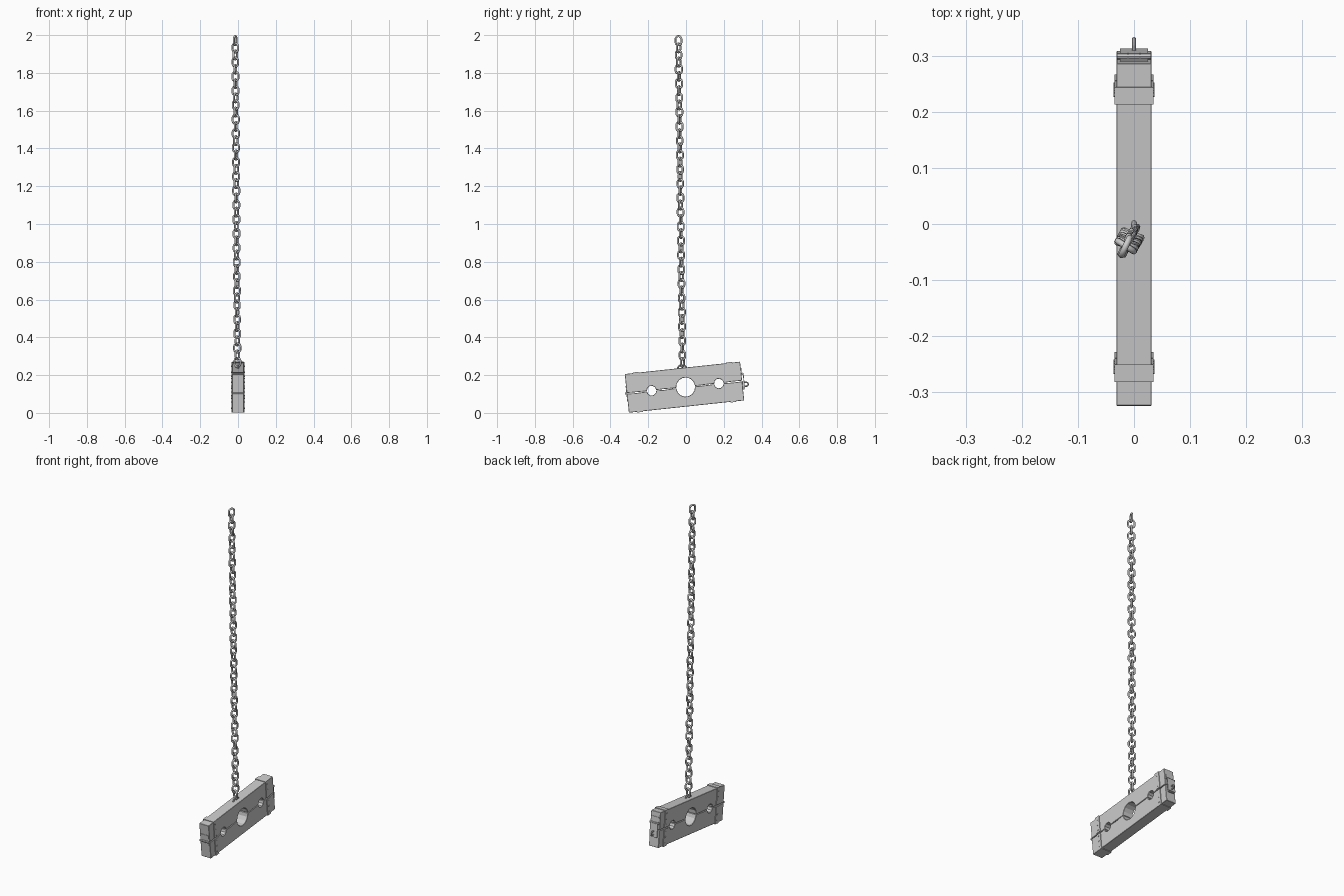
import bpy, bmesh, random
from math import sin, cos, pi, radians
from mathutils import Matrix, Vector

if "Cube" in bpy.data.objects:
    bpy.data.objects.remove(bpy.data.objects["Cube"])

random.seed(4)
# local board frame: x = thickness, y = length, z = height, tilted about x
TILT = Matrix.Translation((0, -0.008, 0.136)) @ Matrix.Rotation(radians(6.1), 4, 'X')
HALF_L, HALF_H, HALF_T = 0.307, 0.103, 0.0315


def finish(name, bm, mat=TILT, smooth=False):
    bmesh.ops.recalc_face_normals(bm, faces=bm.faces)
    me = bpy.data.meshes.new(name)
    bm.to_mesh(me)
    bm.free()
    ob = bpy.data.objects.new(name, me)
    bpy.context.collection.objects.link(ob)
    ob.matrix_world = mat
    if smooth:
        for p in me.polygons:
            p.use_smooth = True
    return ob


def box(bm, c, s):
    m = Matrix.Translation(c) @ Matrix.Diagonal((*s, 1))
    bmesh.ops.create_cube(bm, size=1, matrix=m)


def rod(bm, c, r, length, seg=8):
    # cylinder along x
    m = Matrix.Translation(c) @ Matrix.Rotation(pi / 2, 4, 'Y')
    bmesh.ops.create_cone(bm, cap_ends=True, segments=seg, radius1=r, radius2=r,
                          depth=length, matrix=m)


def sweep(bm, pts, r, side, closed, seg=8):
    # tube along a planar path; side is the plane normal
    rings, n = [], len(pts)
    for i, p in enumerate(pts):
        a = pts[(i - 1) % n] if closed or i > 0 else p
        b = pts[(i + 1) % n] if closed or i < n - 1 else p
        out = (b - a).normalized().cross(side)
        rings.append([bm.verts.new(p + r * (cos(2 * pi * k / seg) * out + sin(2 * pi * k / seg) * side))
                      for k in range(seg)])
    for i in range(n if closed else n - 1):
        A, B = rings[i], rings[(i + 1) % n]
        for k in range(seg):
            bm.faces.new((A[k], A[(k + 1) % seg], B[(k + 1) % seg], B[k]))
    if not closed:
        bm.faces.new(rings[0])
        bm.faces.new(rings[-1])


# planks: half outlines with semicircular cut-outs, meeting along a rough seam
HOLES = [(-0.175, 0.025, 5), (0.006, 0.05, 7), (0.183, 0.025, 5)]


def plank(name, sgn):
    prof = [(-HALF_L, sgn * HALF_H), (-HALF_L, sgn * 0.002)]
    last = -HALF_L
    for u, r, seg in HOLES:
        for f in (0.35, 0.7):
            prof.append((last + (u - r - last) * f, sgn * random.uniform(0.0005, 0.004)))
        for k in range(seg + 1):
            a = pi - pi * k / seg
            prof.append((u + r * cos(a), sgn * (0.001 + r * sin(a))))
        last = u + r
    prof += [(last + 0.05, sgn * 0.003), (HALF_L, sgn * 0.002), (HALF_L, sgn * HALF_H)]
    bm = bmesh.new()
    face = bm.faces.new([bm.verts.new((-HALF_T, u, v)) for u, v in prof])
    ext = bmesh.ops.extrude_face_region(bm, geom=[face])
    bmesh.ops.translate(bm, vec=(2 * HALF_T, 0, 0),
                        verts=[g for g in ext['geom'] if isinstance(g, bmesh.types.BMVert)])
    ob = finish(name, bm)
    bev = ob.modifiers.new("edge_wear", 'BEVEL')
    bev.width, bev.segments, bev.limit_method, bev.angle_limit = 0.0015, 1, 'ANGLE', radians(60)


plank("upper_plank", 1)
plank("lower_plank", -1)

# metal straps: a U around each plank at both ends, with rivets
for end, u in (("left", -0.248), ("right", 0.249)):
    for half, s in (("upper", 1), ("lower", -1)):
        bm = bmesh.new()
        t = 0.0035
        box(bm, (0, u, s * (HALF_H + t / 2)), (2 * (HALF_T + t), 0.031, t))
        for sx in (-1, 1):
            box(bm, (sx * (HALF_T + t / 2), u, s * (HALF_H + 0.005) / 2),
                (t, 0.031, HALF_H - 0.005))
            for v in (0.02, 0.052, 0.085):
                rod(bm, (sx * (HALF_T + t), u, s * v), 0.004, 0.003, 6)
        finish(f"{half}_{end}_strap", bm)

# hinge on the left end
bm = bmesh.new()
for x in (-0.021, 0, 0.021):
    rod(bm, (x, -0.3125, 0), 0.006, 0.019)
rod(bm, (0, -0.3125, 0), 0.004, 0.06)
for s in (-1, 1):
    box(bm, (0, -HALF_L - 0.001, s * 0.022), (0.056, 0.003, 0.036))
finish("hinge", bm)

# hasp on the right end: barrel, fixed leaf and swinging plate
bm = bmesh.new()
for x in (-0.021, 0, 0.021):
    rod(bm, (x, 0.313, 0.038), 0.006, 0.019)
rod(bm, (0, 0.313, 0.038), 0.004, 0.06)
box(bm, (0, HALF_L + 0.001, 0.057), (0.05, 0.003, 0.034))
box(bm, (0, 0.3165, -0.002), (0.05, 0.004, 0.076))
box(bm, (0, HALF_L + 0.003, -0.022), (0.036, 0.009, 0.045))
finish("hasp", bm)

# staple that pokes through the hasp
bm = bmesh.new()
arch = [Vector((0, 0.31, 0.010))] + \
       [Vector((0, 0.327 + 0.010 * sin(pi * k / 6), 0.010 * cos(pi * k / 6))) for k in range(7)] + \
       [Vector((0, 0.31, -0.010))]
sweep(bm, [p - Vector((0, 0, 0.019)) for p in arch], 0.004, Vector((1, 0, 0)), False)
finish("hasp_staple", bm, smooth=False)

# chain staple on top of the board
bm = bmesh.new()
arch = [Vector((0, -0.002 + 0.024 * cos(pi * k / 8), HALF_H - 0.004 + 0.019 * sin(pi * k / 8)))
        for k in range(9)]
sweep(bm, arch, 0.0045, Vector((1, 0, 0)), False)
finish("chain_staple", bm)

# chain: stadium links alternating by a quarter turn with a slight twist
R, WIRE, STRAIGHT, N = 0.0175, 0.0055, 0.0065, 46
top, bottom = Vector((-0.015, -0.040, 2 - R - WIRE - STRAIGHT)), Vector((-0.003, -0.019, 0.268))
path = []
for k in range(16):
    a = 2 * pi * (k + 0.5) / 16
    path.append(Vector((0, R * cos(a), R * sin(a) + (STRAIGHT if sin(a) > 0 else -STRAIGHT))))
bm = bmesh.new()
for i in range(N):
    c = top.lerp(bottom, i / (N - 1))
    ang = radians(-25 + 90 * (i % 2) + (random.uniform(-12, 12) if i else 0))
    rot = Matrix.Rotation(ang, 3, 'Z')
    sweep(bm, [c + rot @ p for p in path], WIRE, rot @ Vector((1, 0, 0)), True)
finish("chain", bm, Matrix.Identity(4), smooth=True)
